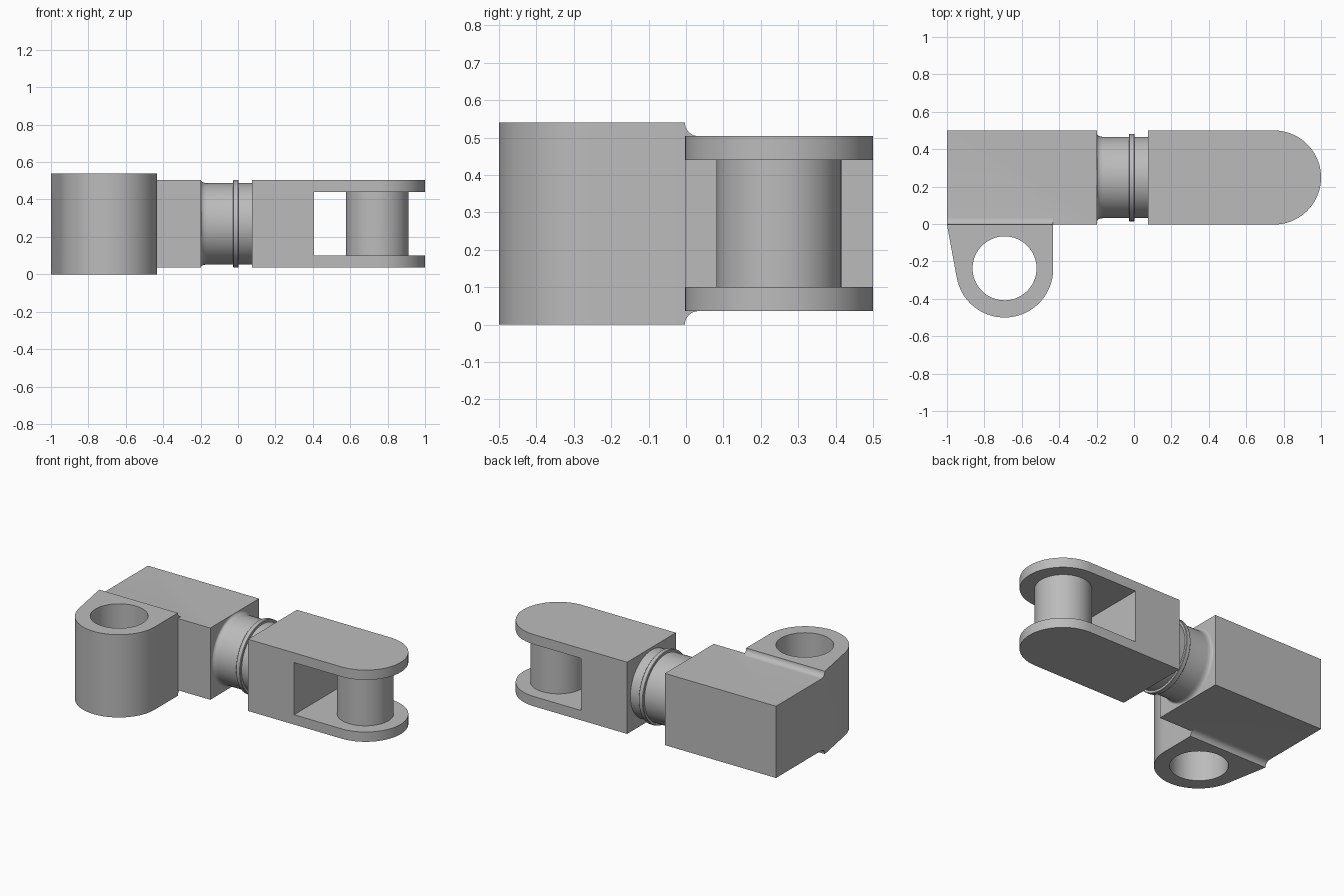
import bpy, bmesh
from math import sin, cos, pi, radians
from mathutils import Vector, Matrix

cube = bpy.data.objects.get("Cube")
if cube:
    bpy.data.objects.remove(cube, do_unlink=True)

grey = bpy.data.materials.new("plain grey")
grey.use_nodes = True
grey.diffuse_color = (0.5, 0.5, 0.5, 1)
bsdf = next(n for n in grey.node_tree.nodes if n.type == 'BSDF_PRINCIPLED')
bsdf.inputs["Base Color"].default_value = (0.5, 0.5, 0.5, 1)

MID_Z, HALF = 0.27, 0.234          # centre height and half height of the arms
LOW, HIGH = MID_Z - HALF, MID_Z + HALF
FRONT, BACK = -0.003, 0.5
MID_Y = (FRONT + BACK) / 2
TIP_R = (BACK - FRONT) / 2


def arc(cx, cy, r, a0, a1, n=32):
    angles = [radians(a0 + (a1 - a0) * i / n) for i in range(n + 1)]
    return [(cx + r * cos(a), cy + r * sin(a)) for a in angles]


def finish(name, bm):
    bmesh.ops.recalc_face_normals(bm, faces=bm.faces)
    mesh = bpy.data.meshes.new(name)
    bm.to_mesh(mesh)
    bm.free()
    mesh.materials.append(grey)
    obj = bpy.data.objects.new(name, mesh)
    bpy.context.collection.objects.link(obj)
    return obj


def prism(name, outline, start, end, axis='Z'):
    """Extrude an xy outline along z, or a yz outline along x."""
    place = (lambda u, v: (u, v, start)) if axis == 'Z' else (lambda u, v: (start, u, v))
    push = Vector((0, 0, end - start)) if axis == 'Z' else Vector((end - start, 0, 0))
    bm = bmesh.new()
    face = bm.faces.new([bm.verts.new(place(u, v)) for u, v in outline])
    side = bmesh.ops.extrude_face_region(bm, geom=[face], use_keep_orig=True)
    bmesh.ops.translate(bm, vec=push,
                        verts=[g for g in side['geom'] if isinstance(g, bmesh.types.BMVert)])
    return finish(name, bm)


def rect(u0, u1, v0, v1):
    return [(u0, v0), (u1, v0), (u1, v1), (u0, v1)]


def select(obj):
    bpy.ops.object.select_all(action='DESELECT')
    obj.select_set(True)
    bpy.context.view_layer.objects.active = obj


def combine(target, other, operation):
    mod = target.modifiers.new("combine", 'BOOLEAN')
    mod.operation, mod.solver, mod.object = operation, 'EXACT', other
    select(target)
    bpy.ops.object.modifier_apply(modifier=mod.name)
    bpy.data.objects.remove(other, do_unlink=True)


def smooth(obj):
    select(obj)
    bpy.ops.object.shade_smooth_by_angle(angle=radians(30))


# Square arm with a vertical eye lug on its front
lug_x, lug_y, lug_r = -0.692, -0.24, 0.26
arm = prism("eye_arm", rect(-1, -0.198, FRONT, BACK), LOW, HIGH)

# Concave blends where the taller lug meets the arm, above and below
blend = 2 * MID_Z - HIGH
upper = arc(FRONT + blend, MID_Z * 2, blend, 180, 270, 10)
lower = [(y, 2 * MID_Z - z) for y, z in reversed(upper)]
combine(arm, prism("lug_blend", upper + lower, -1, lug_x + lug_r, 'X'), 'UNION')

lug_outline = [(-1, FRONT)] + arc(lug_x, lug_y, lug_r, 190.4, 360, 40) + [(lug_x + lug_r, FRONT)]
combine(arm, prism("lug", lug_outline, 0, 2 * MID_Z), 'UNION')
bore = arc(lug_x, lug_y + 0.003, 0.171, 0, 360, 64)[:-1]
combine(arm, prism("lug_bore", bore, -0.1, 0.7), 'DIFFERENCE')
smooth(arm)

# Fork with a rounded end, a through slot and a fixed pin
tip_x = 1 - TIP_R
fork_outline = [(0.075, FRONT)] + arc(tip_x, MID_Y, TIP_R, -90, 90, 48) + [(0.075, BACK)]
fork = prism("fork", fork_outline, LOW, HIGH)
combine(fork, prism("slot", rect(0.407, 1.1, -0.1, 0.6), 0.1, 0.44), 'DIFFERENCE')
pin = arc(tip_x - 0.003, MID_Y, 0.167, 0, 360, 64)[:-1]
combine(fork, prism("pin", pin, 0.08, 0.46), 'UNION')
smooth(fork)

# Turned neck: flared foot, thin collar, plain shaft
shaft_r, collar_r = 0.2175, 0.234
flare = [(-0.198 + 0.034 * (1 - cos(t)), collar_r - (collar_r - shaft_r) * sin(t))
         for t in [pi / 2 * i / 8 for i in range(9)]]
collar = [(-0.026, shaft_r), (-0.026, collar_r - 0.003), (-0.023, collar_r),
          (0.001, collar_r), (0.004, collar_r - 0.003), (0.004, shaft_r)]
profile = flare + collar + [(0.076, shaft_r)]
bm = bmesh.new()
verts = [bm.verts.new((x, MID_Y, MID_Z + r)) for x, r in profile]
edges = [bm.edges.new(pair) for pair in zip(verts, verts[1:])]
bmesh.ops.spin(bm, geom=verts + edges, cent=(0, MID_Y, MID_Z), axis=(1, 0, 0),
               angle=2 * pi, steps=72, use_merge=True)
bmesh.ops.remove_doubles(bm, verts=bm.verts, dist=0.0001)
smooth(finish("neck", bm))
